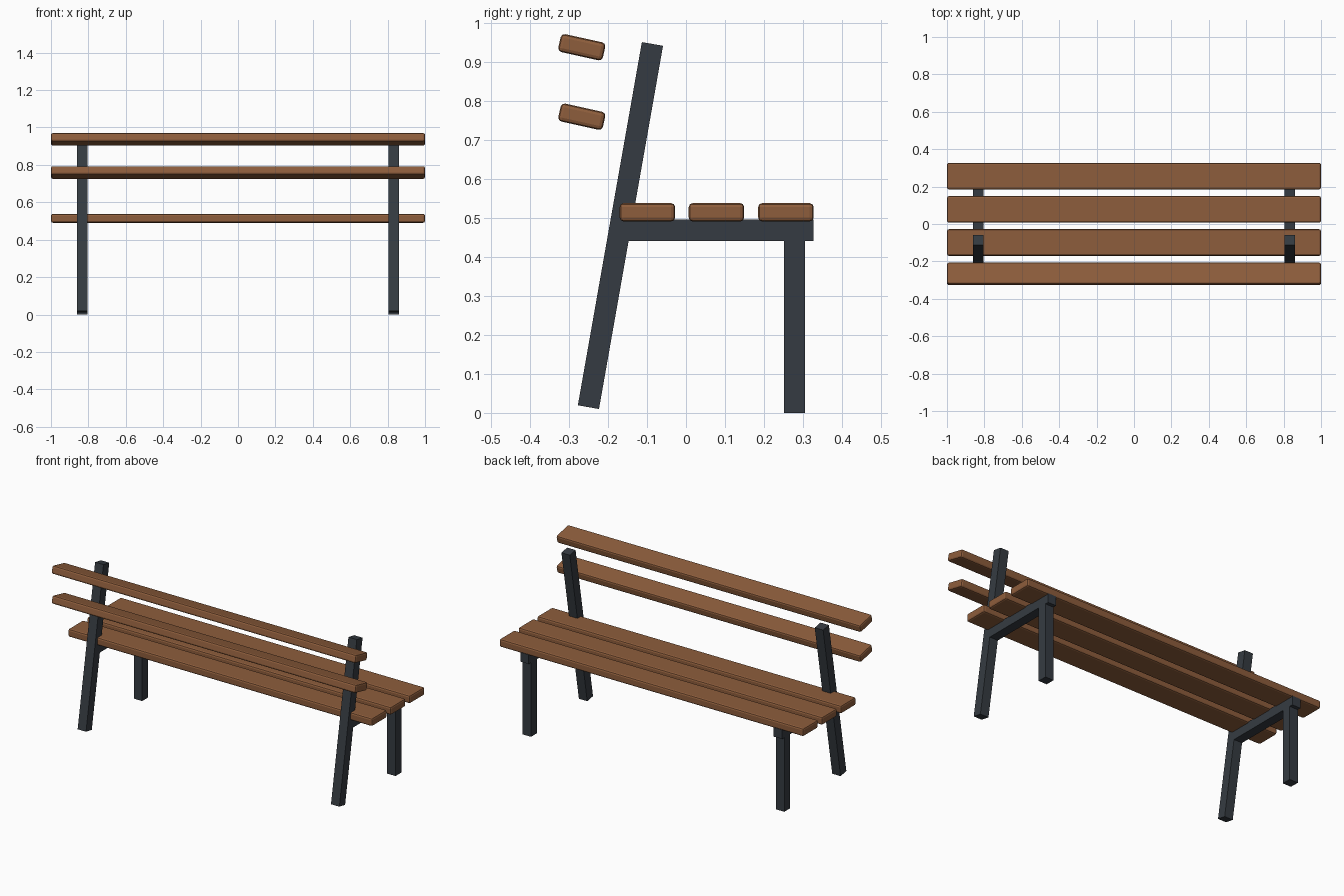
import bpy
from math import radians

if "Cube" in bpy.data.objects:
    bpy.data.objects.remove(bpy.data.objects["Cube"])


def make_material(name, color):
    m = bpy.data.materials.new(name)
    m.diffuse_color = (*color, 1)
    m.use_nodes = True
    m.node_tree.nodes["Principled BSDF"].inputs["Base Color"].default_value = m.diffuse_color
    return m


wood = make_material("brown wood", (0.27, 0.11, 0.045))
metal = make_material("dark grey metal", (0.036, 0.044, 0.054))


def box(name, center, size, mat, tilt=0, bevel=0):
    """Box tilted about x, with optional rounded edges."""
    bpy.ops.mesh.primitive_cube_add(size=1, location=center)
    ob = bpy.context.object
    ob.name = name
    ob.scale = size
    bpy.ops.object.transform_apply(location=False, rotation=False, scale=True)
    ob.rotation_euler.x = radians(tilt)
    ob.data.materials.append(mat)
    if bevel:
        mod = ob.modifiers.new("rounded edges", 'BEVEL')
        mod.width = bevel
        mod.segments = 2
    return ob


# Seat slats
for i, y in enumerate((-0.099, 0.078, 0.256)):
    box(f"seat_slat_{i + 1}", (0, y, 0.514), (2, 0.142, 0.047), wood, bevel=0.01)

# Backrest slats
for i, z in enumerate((0.759, 0.937)):
    box(f"back_slat_{i + 1}", (0, -0.267, z), (2, 0.117, 0.047), wood, -12.5, 0.01)

# Two side frames: leaning post, front leg, seat rail
W = 0.055
for side, x in (("left", -0.833), ("right", 0.833)):
    box(f"{side}_leaning_post", (x, -0.168, 0.48), (W, W, 0.945), metal, -10)
    box(f"{side}_straight_leg", (x, 0.278, 0.2215), (W, W, 0.443), metal)
    box(f"{side}_seat_rail", (x, 0.0785, 0.468), (W, 0.497, W), metal)
